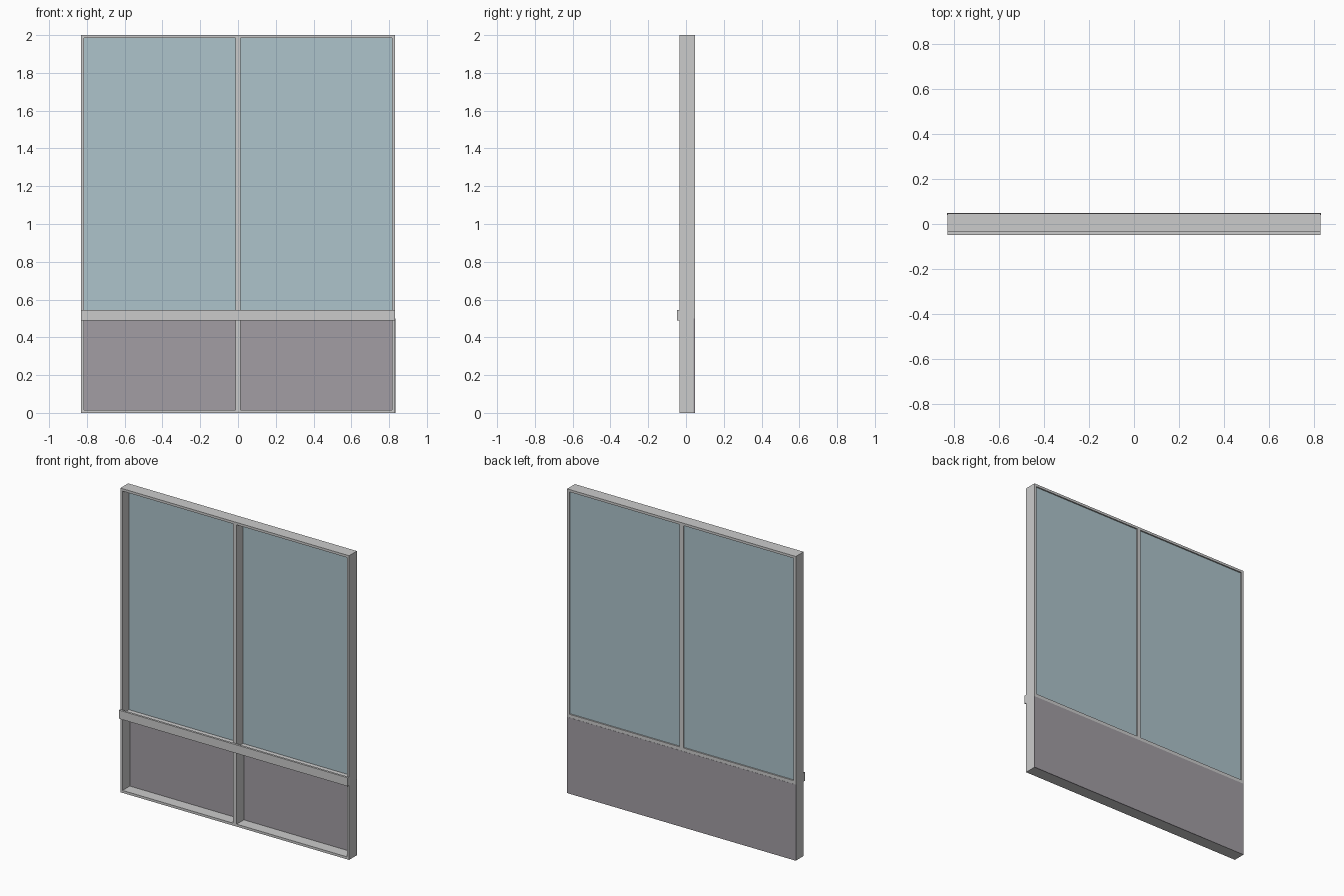
import bpy

if "Cube" in bpy.data.objects:
    bpy.data.objects.remove(bpy.data.objects["Cube"])

W, H = 0.832, 2.0          # half width, height
YF, YB = -0.034, 0.047     # frame front and back
T = 0.016                  # outer frame thickness
M = 0.0135                 # half thickness of the mullion


def material(name, color):
    mat = bpy.data.materials.new(name)
    mat.diffuse_color = color
    mat.use_nodes = True
    mat.node_tree.nodes["Principled BSDF"].inputs["Base Color"].default_value = mat.diffuse_color
    return mat


def box(name, x, y, z, mat=None):
    """Box from (min, max) ranges on each axis."""
    bpy.ops.mesh.primitive_cube_add(
        size=1, location=[(a + b) / 2 for a, b in (x, y, z)])
    ob = bpy.context.object
    ob.name = name
    ob.scale = [b - a for a, b in (x, y, z)]
    bpy.ops.object.transform_apply(location=False, rotation=False, scale=True)
    if mat:
        ob.data.materials.append(mat)
    return ob


glass = material("tinted_glass", (0.42, 0.55, 0.60, 1))
dark = material("dark_panel", (0.36, 0.34, 0.37, 1))

# Outer frame: top and bottom rails between two side stiles
box("top_rail", (-W + T, W - T), (YF, YB), (H - T, H))
box("bottom_rail", (-W + T, W - T), (YF, YB), (0, T))
for side, s in (("left", -1), ("right", 1)):
    box(side + "_stile", sorted((s * W, s * (W - T))), (YF, YB), (0, H))

# Centre mullion, split by the middle rail
box("middle_rail", (-W + T, W - T), (YF, YB), (0.489, 0.522))
box("upper_mullion", (-M, M), (YF, YB), (0.522, H - T))
box("lower_mullion", (-M, M), (YF, YB), (T, 0.489))

# Handrail across the front
box("front_handrail", (-W, W), (-0.048, YF), (0.489, 0.545))

# Glass panes set near the back
for side, s in (("left", -1), ("right", 1)):
    box(side + "_glass_pane", sorted((s * M, s * (W - T))),
        (0.032, 0.038), (0.522, H - T), glass)

# Solid lower panel covering the back of the frame
box("lower_back_panel", (-W - 0.0005, W + 0.0005), (0.041, 0.048), (0, 0.5), dark)
